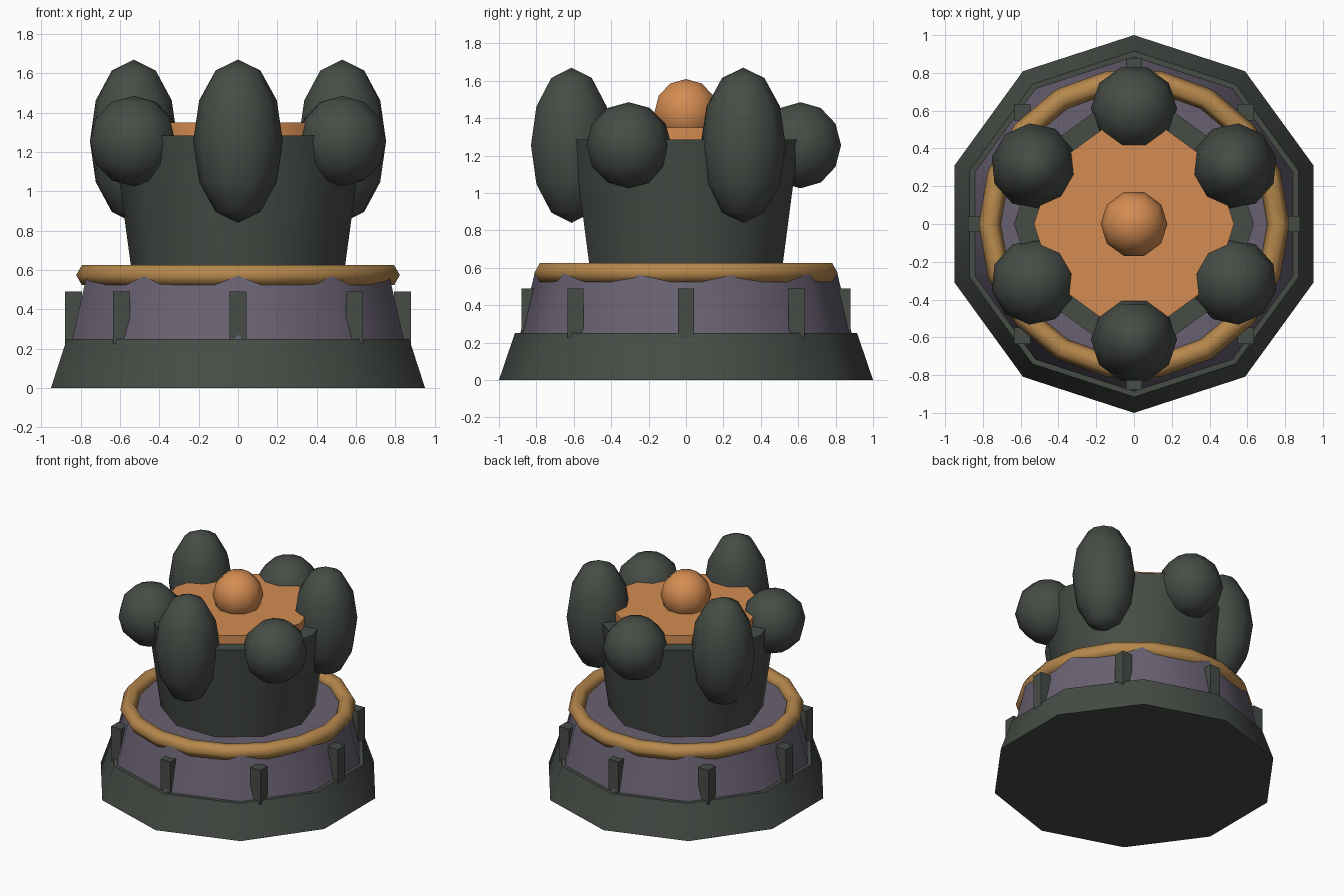
import bpy, bmesh
from math import sin, cos, pi, radians
from mathutils import Matrix

cube = bpy.data.objects.get("Cube")
if cube:
    bpy.data.objects.remove(cube, do_unlink=True)


def material(name, srgb):
    lin = [((c / 255 + 0.055) / 1.055) ** 2.4 for c in srgb] + [1.0]
    m = bpy.data.materials.new(name)
    m.use_nodes = True
    m.diffuse_color = lin
    bsdf = next(n for n in m.node_tree.nodes if n.type == 'BSDF_PRINCIPLED')
    bsdf.inputs["Base Color"].default_value = lin
    bsdf.inputs["Roughness"].default_value = 0.8
    return m


dark = material("dark stone", (70, 76, 70))
purple = material("dusky purple", (105, 97, 114))
gold = material("old gold", (182, 136, 76))
orange = material("warm orange", (212, 140, 82))


def finish(bm, name, mat, smooth_angle):
    """Turn a bmesh into a shaded object."""
    bmesh.ops.remove_doubles(bm, verts=bm.verts, dist=1e-5)
    bmesh.ops.recalc_face_normals(bm, faces=bm.faces)
    me = bpy.data.meshes.new(name)
    bm.to_mesh(me)
    bm.free()
    me.materials.append(mat)
    ob = bpy.data.objects.new(name, me)
    bpy.context.collection.objects.link(ob)
    if smooth_angle:
        bpy.ops.object.select_all(action='DESELECT')
        ob.select_set(True)
        bpy.context.view_layer.objects.active = ob
        bpy.ops.object.shade_smooth_by_angle(angle=radians(smooth_angle))
    return ob


def lathe(name, profile, sides, mat, start=0.0, closed=False, smooth_angle=40):
    """Revolve (radius, height) points around z, first corner at start degrees."""
    bm = bmesh.new()
    rings = []
    for r, z in profile:
        ring = []
        for i in range(sides):
            a = radians(start) + 2 * pi * i / sides
            ring.append(bm.verts.new((r * cos(a), r * sin(a), z)))
        rings.append(ring)
    pairs = list(zip(rings, rings[1:]))
    if closed:
        pairs.append((rings[-1], rings[0]))
    for low, high in pairs:
        for i in range(sides):
            j = (i + 1) % sides
            bm.faces.new((low[i], low[j], high[j], high[i]))
    if not closed:
        for ring in (rings[0], rings[-1]):
            bm.faces.new(ring)
    # collapse the pole rings of round bodies
    bmesh.ops.dissolve_degenerate(bm, edges=bm.edges, dist=1e-5)
    return finish(bm, name, mat, smooth_angle)


def ball(name, radius, half_height, location, mat, turn=0.0):
    """Low-poly ball, stretched vertically when half_height exceeds radius."""
    rings = 6
    profile = [(max(radius * sin(pi * k / rings), 1e-7), -half_height * cos(pi * k / rings))
               for k in range(rings + 1)]
    ob = lathe(name, profile, 10, mat, smooth_angle=180)
    ob.location = location
    ob.rotation_euler.z = turn
    return ob


# Stepped base and tower
lathe("base", [(1.0, 0.0), (0.915, 0.25)], 10, dark, start=90)
lathe("drum", [(0.888, 0.24), (0.808, 0.575)], 10, purple, start=90)
lathe("tower", [(0.536, 0.56), (0.635, 1.285)], 10, dark)
lathe("top_plate", [(0.53, 1.25), (0.53, 1.35)], 10, orange)

# Rim ring around the drum
ring_profile = [(0.764 + 0.059 * cos(k * pi / 3), 0.574 + 0.059 * sin(k * pi / 3))
                for k in range(6)]
lathe("rim_ring", ring_profile, 18, gold, closed=True, smooth_angle=80)

# Posts around the drum, all square to the axes
for k in range(8):
    a = k * pi / 4
    bm = bmesh.new()
    place = Matrix.Translation((0.837 * cos(a), 0.837 * sin(a), 0.357))
    bmesh.ops.create_cube(bm, size=1.0, matrix=place @ Matrix.Diagonal((0.086, 0.086, 0.266, 1)))
    finish(bm, f"post_{k + 1}", dark, 0)

# Crown of alternating tall and round knobs, starting at the front
for k in range(6):
    turn = k * pi / 3
    tall = k % 2 == 0
    ball(f"{'tall' if tall else 'round'}_knob_{k + 1}", 0.228, 0.415 if tall else 0.23,
         (0.612 * sin(turn), -0.612 * cos(turn), 1.255), dark, turn)

# Centre orb
ball("centre_orb", 0.177, 0.177, (0, 0, 1.432), orange)
